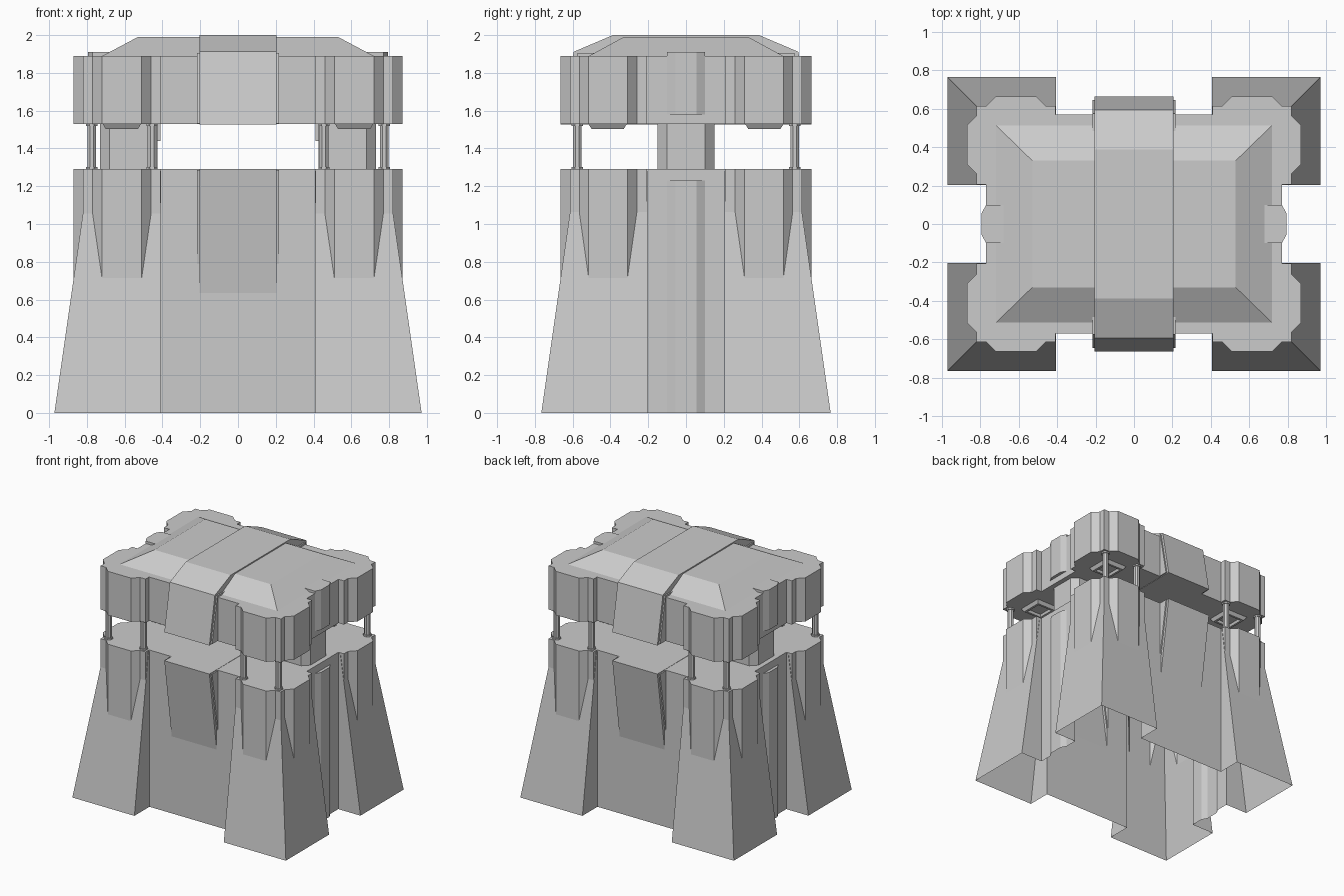
import bpy, bmesh

if "Cube" in bpy.data.objects:
    bpy.data.objects.remove(bpy.data.objects["Cube"])


def loft(name, a, b):
    """Closed solid between two matching loops of 3D points."""
    n = len(a)
    faces = [list(range(n)), list(range(n, 2 * n))]
    faces += [[i, (i + 1) % n, n + (i + 1) % n, n + i] for i in range(n)]
    me = bpy.data.meshes.new(name)
    me.from_pydata(list(a) + list(b), [], faces)
    bm = bmesh.new()
    bm.from_mesh(me)
    bmesh.ops.recalc_face_normals(bm, faces=bm.faces)
    bm.to_mesh(me)
    bm.free()
    ob = bpy.data.objects.new(name, me)
    bpy.context.collection.objects.link(ob)
    return ob


def prism(name, pts, z0, z1):
    return loft(name, [(x, y, z0) for x, y in pts], [(x, y, z1) for x, y in pts])


def band(name, half, hw):
    """Half profile in (y, z), mirrored front to back, extruded across x."""
    prof = half + [(-y, z) for y, z in reversed(half)]
    return loft(name, [(-hw, y, z) for y, z in prof], [(hw, y, z) for y, z in prof])


def rect(x0, x1, y0, y1):
    return [(x0, y0), (x1, y0), (x1, y1), (x0, y1)]


def four_way(q):
    return (q + [(-x, y) for x, y in reversed(q)] + [(-x, -y) for x, y in q]
            + [(x, -y) for x, y in reversed(q)])


def octagon(cx, cy, r):
    c = r * 0.414
    return [(cx + x, cy + y) for x, y in four_way([(r, c), (c, r)])]


CORNERS = [(sx, sy) for sx in (1, -1) for sy in (1, -1)]

# Plan outline shared by the lower body and the upper storey
outline = four_way([(.77, .207), (.82, .207), (.82, .26), (.87, .31), (.87, .515),
                    (.82, .565), (.82, .615), (.77, .615), (.72, .664), (.51, .664),
                    (.46, .615), (.41, .615), (.41, .57)])

# Lower body with battered corner buttresses, front/back wedges and side ribs
body = prism("lower_body", outline, 0, 1.29)
adds = []
for sx, sy in CORNERS:
    lo = [(sx * x, sy * y, 0) for x, y in rect(.407, .972, .204, .766)]
    hi = [(sx * x, sy * y, 1.28) for x, y in rect(.407, .789, .204, .583)]
    adds.append(loft("corner_buttress", lo, hi))
adds.append(band("lower_panel", [(.555, .53), (.665, 1.292)], .205))
adds.append(band("lower_panel_frame", [(.555, .69), (.645, 1.287)], .216))
adds.append(prism("lower_side_rib", four_way([(.795, .055), (.77, .1)]), -.0, 1.23))
for a in adds:
    m = body.modifiers.new("union", 'BOOLEAN')
    m.operation, m.solver, m.object = 'UNION', 'EXACT', a
bpy.context.view_layer.update()
dg = bpy.context.evaluated_depsgraph_get()
merged = bpy.data.meshes.new_from_object(body.evaluated_get(dg))
body.modifiers.clear()
body.data = merged
for a in adds:
    bpy.data.objects.remove(a)

# The underside is open
bm = bmesh.new()
bm.from_mesh(merged)
under = [f for f in bm.faces if all(v.co.z < .001 for v in f.verts)]
bmesh.ops.delete(bm, geom=under, context='FACES')
bm.to_mesh(merged)
bm.free()

# Upper storey and sloped roof
prism("upper_storey", outline, 1.53, 1.89)
loft("roof", [(x, y, 1.889) for x, y in rect(-.72, .72, -.515, .515)],
     [(x, y, 1.99) for x, y in rect(-.53, .53, -.33, .33)])
band("roof_band", [(.665, 1.527), (.594, 1.912), (.387, 2.0)], .205)
band("roof_band_frame", [(.645, 1.533), (.575, 1.905)], .216)

# Side blocks, inner pillars and their brackets
for s in (1, -1):
    def side(pts):
        return [(s * x, y) for x, y in pts]
    prism("upper_side_block", side([(.68, -.1), (.77, -.1), (.795, -.055),
                                    (.795, .055), (.77, .1), (.68, .1)]), 1.58, 1.91)
    prism("pillar", side([(.425, -.15), (.68, -.15), (.73, -.1), (.73, .1),
                          (.68, .15), (.425, .15)]), 1.285, 1.535)
    prism("pillar_bracket", side(rect(.41, .43, -.1, .1)), 1.44, 1.535)

# Thin posts with collars, and framed ceiling hatches at each corner
for sx, sy in CORNERS:
    for px in (.775, .455):
        c = (sx * px, sy * .576)
        prism("post", octagon(*c, .023), 1.285, 1.535)
        prism("post_collar", octagon(*c, .03), 1.285, 1.302)
        prism("post_collar", octagon(*c, .03), 1.518, 1.535)
    cx, cy = sx * .615, sy * .415

    def sq(r, z):
        return [(x, y, z) for x, y in rect(cx - r, cx + r, cy - r, cy + r)]
    hatch = loft("ceiling_hatch", sq(.085, 1.503), sq(.105, 1.535))
    bm = bmesh.new()
    bm.from_mesh(hatch.data)
    low = [f for f in bm.faces if f.normal.z < -.9]
    bmesh.ops.inset_region(bm, faces=low, thickness=.025)
    bmesh.ops.inset_region(bm, faces=low, thickness=.01, depth=-.02)
    bm.to_mesh(hatch.data)
    bm.free()
